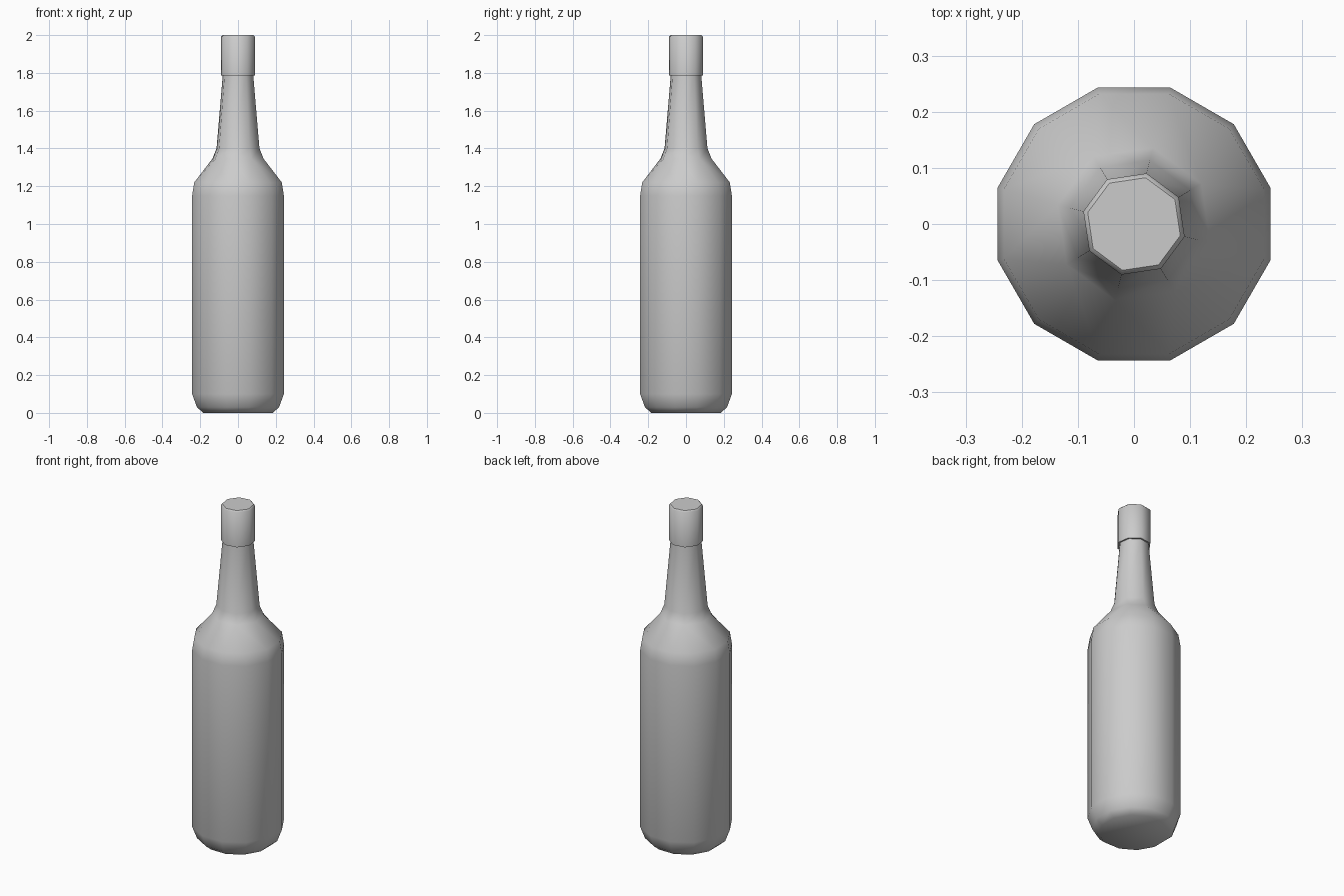
import bpy, bmesh
from math import radians, degrees, cos, sin, pi

cube = bpy.data.objects.get("Cube")
if cube:
    bpy.data.objects.remove(cube, do_unlink=True)

# Material
glass = bpy.data.materials.new("plain grey")
glass.use_nodes = True
grey = (0.6, 0.6, 0.6, 1)
glass.diffuse_color = grey
glass.node_tree.nodes["Principled BSDF"].inputs["Base Color"].default_value = grey


def bridge(bm, low, high, low_start, high_start):
    """Join two rings; rings with different side counts are zipped by angle."""
    n, m = len(low), len(high)
    if n == m:
        for i in range(n):
            j = (i + 1) % n
            bm.faces.new((low[i], low[j], high[j], high[i]))
        return
    i = j = 0
    while i < n or j < m:
        next_low = low_start + 2 * pi * (i + 1) / n
        next_high = high_start + 2 * pi * (j + 1) / m
        a, b = low[i % n], high[j % m]
        if j >= m or (i < n and next_low <= next_high):
            i += 1
            bm.faces.new((a, low[i % n], b))
        else:
            j += 1
            bm.faces.new((a, high[j % m], b))


def lathe(name, sections):
    """Sections are (sides, start angle, [(radius, z), ...]) from bottom to top."""
    bm = bmesh.new()
    rings = []
    for sides, start, profile in sections:
        for r, z in profile:
            angles = [start + 2 * pi * k / sides for k in range(sides)]
            ring = [bm.verts.new((r * cos(a), r * sin(a), z)) for a in angles]
            rings.append((ring, start))
    for (low, s), (high, t) in zip(rings, rings[1:]):
        bridge(bm, low, high, s, t)
    bm.faces.new(rings[0][0][::-1])
    bm.faces.new(rings[-1][0])
    bmesh.ops.recalc_face_normals(bm, faces=bm.faces)
    mesh = bpy.data.meshes.new(name)
    bm.to_mesh(mesh)
    bm.free()
    mesh.materials.append(glass)
    obj = bpy.data.objects.new(name, mesh)
    bpy.context.collection.objects.link(obj)
    bpy.ops.object.select_all(action="DESELECT")
    obj.select_set(True)
    bpy.context.view_layer.objects.active = obj
    bpy.ops.object.shade_smooth_by_angle(angle=radians(47))
    return obj


BODY_START, NECK_START = radians(15), radians(31)

# Twelve-sided body running into an eight-sided neck
lathe("bottle", [
    (12, BODY_START, [(0.19, 0), (0.225, 0.03), (0.2515, 0.1), (0.2515, 1.15), (0.24, 1.22)]),
    (8, NECK_START, [(0.14, 1.345), (0.117, 1.4), (0.083, 1.79)]),
])

# Eight-sided cap with a narrow chamfer at the top
lathe("cap", [(8, NECK_START, [(0.093, 1.785), (0.093, 1.992), (0.085, 2.0)])])
